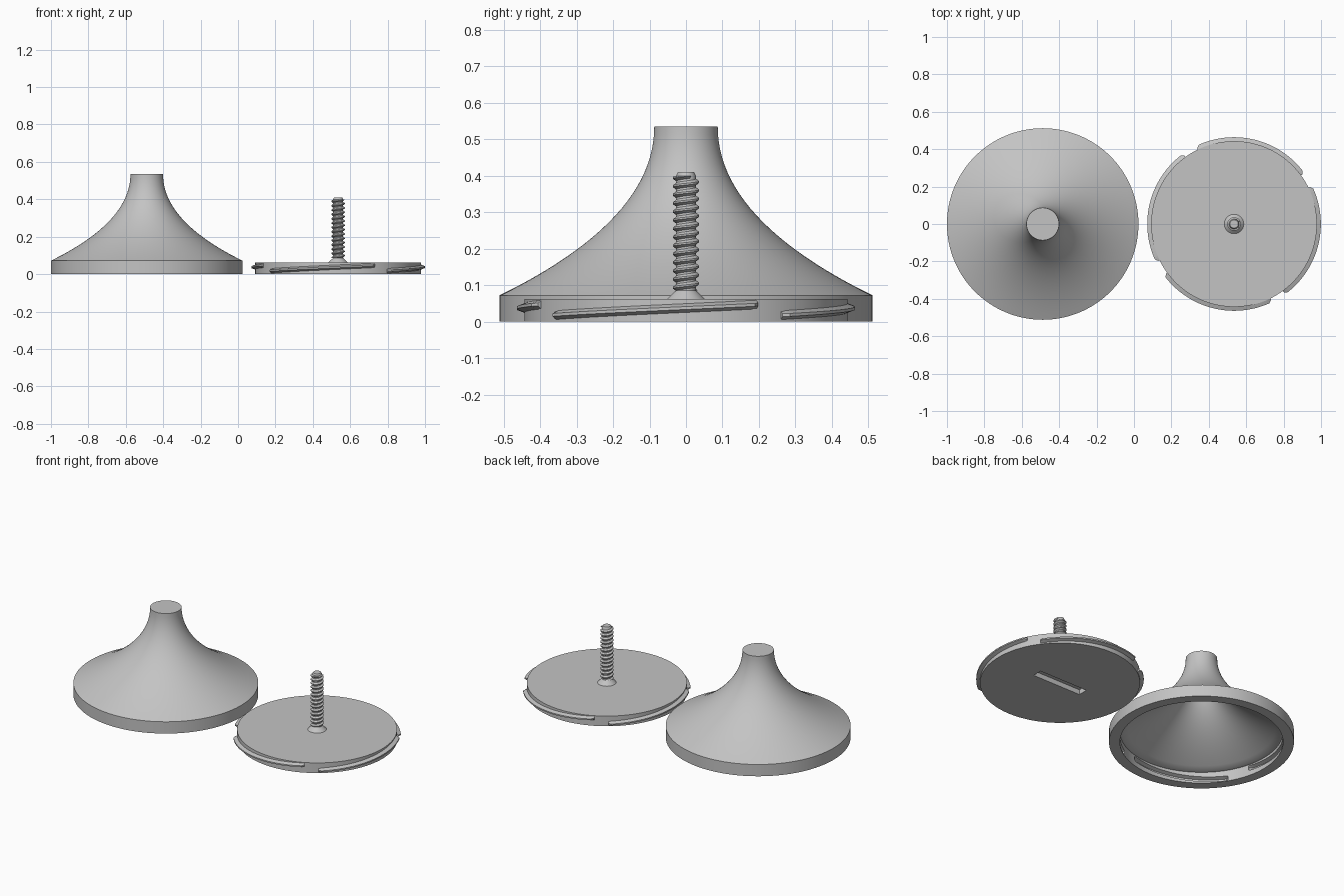
import bpy, bmesh
from math import cos, sin, pi, radians
from mathutils import Vector

if "Cube" in bpy.data.objects:
    bpy.data.objects.remove(bpy.data.objects["Cube"])

grey = bpy.data.materials.new("plain_grey")
grey.use_nodes = True
colour = (0.55, 0.55, 0.55, 1)
grey.diffuse_color = colour
grey.node_tree.nodes["Principled BSDF"].inputs["Base Color"].default_value = colour

BASE_X, PLATE_X = -0.488, 0.535


def polar(r, angle, z):
    return Vector((r * cos(angle), r * sin(angle), z))


def add_skin(bm, rows, cap=False):
    """Skin rows of points with quads, welding points that coincide."""
    grid = [[bm.verts.new(p) for p in row] for row in rows]
    for a, b in zip(grid, grid[1:]):
        for i in range(len(a) - 1):
            bm.faces.new((a[i], a[i + 1], b[i + 1], b[i]))
    if cap:
        bm.faces.new(grid[0][:-1])
        bm.faces.new(grid[-1][:-1])


def finish(bm, name, x):
    bmesh.ops.remove_doubles(bm, verts=bm.verts, dist=1e-5)
    bmesh.ops.dissolve_degenerate(bm, edges=bm.edges, dist=1e-6)
    bmesh.ops.recalc_face_normals(bm, faces=bm.faces)
    mesh = bpy.data.meshes.new(name)
    bm.to_mesh(mesh)
    bm.free()
    mesh.materials.append(grey)
    obj = bpy.data.objects.new(name, mesh)
    obj.location.x = x
    bpy.context.collection.objects.link(obj)
    return obj


def activate(obj):
    bpy.ops.object.select_all(action="DESELECT")
    obj.select_set(True)
    bpy.context.view_layer.objects.active = obj


def smooth(obj, angle=30):
    activate(obj)
    bpy.ops.object.shade_smooth_by_angle(angle=radians(angle))


def lathe(name, profile, x, steps=128):
    bm = bmesh.new()
    add_skin(bm, [[polar(r, 2 * pi * i / steps, z) for i in range(steps + 1)]
                  for r, z in profile])
    return finish(bm, name, x)


def bezier(a, b, c, steps=24):
    a, b, c = Vector(a), Vector(b), Vector(c)
    ts = [i / steps for i in range(steps + 1)]
    return [tuple(a * (1 - t) ** 2 + b * 2 * t * (1 - t) + c * t * t) for t in ts]


def helical_ridges(name, x, root, crest, half_root, half_crest, centre, span):
    """Four slanted bars around a cylinder, each rising anticlockwise."""
    bm = bmesh.new()
    steps = 40
    for k in range(4):
        rows = []
        for i in range(steps + 1):
            t = i / steps
            angle = radians(centre + 90 * k + span * (t - 0.5))
            z = 0.018 + 0.029 * t
            out = crest if 0 < i < steps else (root + crest) / 2
            section = [(root, -half_root), (out, -half_crest),
                       (out, half_crest), (root, half_root), (root, -half_root)]
            rows.append([polar(r, angle, z + dz) for r, dz in section])
        add_skin(bm, rows, cap=True)
    return finish(bm, name, x)


def cut(obj, cutter):
    cutter.hide_render = True
    mod = obj.modifiers.new("cut", "BOOLEAN")
    mod.object = cutter
    mod.solver = "EXACT"
    activate(obj)
    bpy.ops.object.modifier_apply(modifier=mod.name)
    bpy.data.objects.remove(cutter)


# Hollow flared stand with a recess for the plate
outer = bezier((0.087, 0.535), (0.087, 0.28), (0.512, 0.072))
inner = bezier((0.44, 0.068), (0.045, 0.25), (0.045, 0.47))
stand = lathe("flared_stand",
              [(0, 0.535)] + outer + [(0.512, 0), (0.452, 0), (0.452, 0.068)]
              + inner + [(0, 0.47)], BASE_X)
cut(stand, helical_ridges("groove_cutter", BASE_X, 0.445, 0.474, 0.017, 0.007, -22, 74))
smooth(stand)

# Round plate with a coin slot underneath
plate = lathe("screw_plate", [(0, 0), (0.443, 0), (0.443, 0.062), (0, 0.062)], PLATE_X)
bpy.ops.mesh.primitive_cube_add(size=1, location=(PLATE_X, 0, 0))
slot = bpy.context.object
slot.name = "slot_cutter"
slot.scale = (0.33, 0.06, 0.06)
bpy.context.view_layer.update()
cut(plate, slot)
smooth(plate)

# Slanted locking bars on the plate edge
bars = helical_ridges("locking_bars", PLATE_X, 0.438, 0.464, 0.014, 0.004, -14, 80)
smooth(bars)

# Stud core with a conical foot and chamfered tip
core = lathe("stud_core", [(0, 0.058), (0.052, 0.058), (0.052, 0.062), (0.027, 0.086),
                           (0.027, 0.4), (0.022, 0.41), (0, 0.41)], PLATE_X, 48)
smooth(core)

# Screw thread wound around the stud
LOW, HIGH, PITCH, SEGMENTS = 0.085, 0.4, 0.0232, 48
radii = [0.0265, 0.0265, 0.036, 0.036]
offsets = [0, 0.2, 0.5, 0.7]
turns = int((HIGH - LOW) / PITCH) + 1
rows = []
for turn in range(-1, turns + 1):
    for r, off in zip(radii, offsets):
        row = []
        for i in range(SEGMENTS + 1):
            z = LOW + (turn + off + i / SEGMENTS) * PITCH
            inside = LOW < z < HIGH
            row.append(polar(r if inside else radii[0], 2 * pi * i / SEGMENTS,
                             min(max(z, LOW), HIGH)))
        rows.append(row)
bm = bmesh.new()
add_skin(bm, rows)
thread = finish(bm, "stud_thread", PLATE_X)
smooth(thread)
